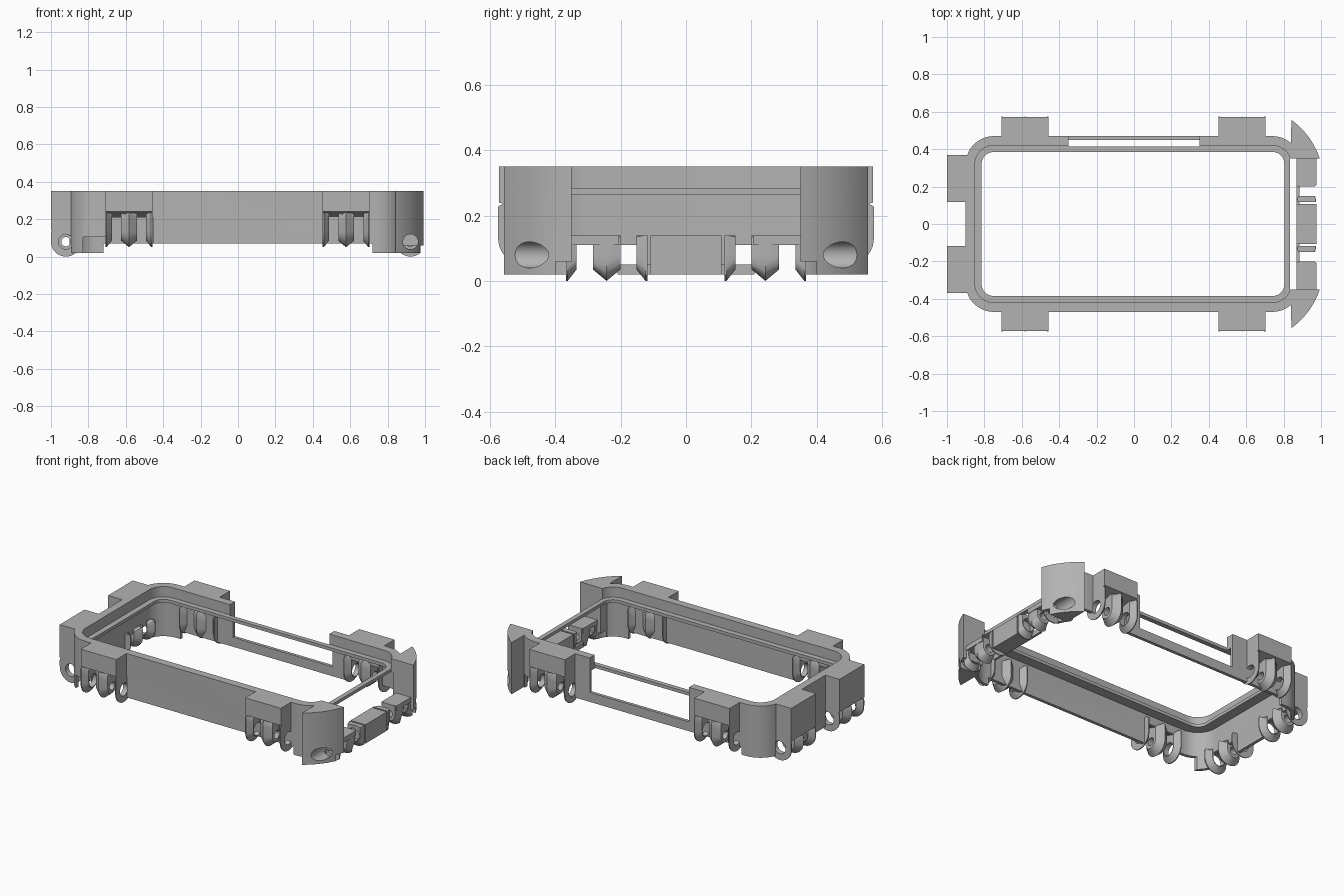
import bpy, bmesh
from math import sin, cos, pi, radians

cube = bpy.data.objects.get("Cube")
if cube:
    bpy.data.objects.remove(cube, do_unlink=True)

grey = bpy.data.materials.new("plain_grey")
grey.use_nodes = True
colour = (0.45, 0.45, 0.45, 1)
grey.diffuse_color = colour
grey.node_tree.nodes["Principled BSDF"].inputs["Base Color"].default_value = colour


def finish(name, bm, smooth=False):
    bmesh.ops.recalc_face_normals(bm, faces=bm.faces)
    mesh = bpy.data.meshes.new(name)
    bm.to_mesh(mesh)
    bm.free()
    mesh.materials.append(grey)
    ob = bpy.data.objects.new(name, mesh)
    bpy.context.collection.objects.link(ob)
    if smooth:
        activate(ob)
        bpy.ops.object.shade_smooth_by_angle(angle=radians(30))
    return ob


def activate(ob):
    bpy.ops.object.select_all(action='DESELECT')
    ob.select_set(True)
    bpy.context.view_layer.objects.active = ob


def bridge(bm, a, b):
    n = len(a)
    for i in range(n):
        j = (i + 1) % n
        bm.faces.new((a[i], a[j], b[j], b[i]))


def prism(name, pts, lo, hi, place, smooth=False):
    """Extrude a 2D outline from lo to hi; place maps (a, b, t) to xyz."""
    bm = bmesh.new()
    ends = [[bm.verts.new(place(a, b, t)) for a, b in pts] for t in (lo, hi)]
    bridge(bm, *ends)
    for loop in ends:
        bm.faces.new(loop)
    return finish(name, bm, smooth)


def box(name, x, y, z):
    pts = [(x[0], y[0]), (x[1], y[0]), (x[1], y[1]), (x[0], y[1])]
    return prism(name, pts, z[0], z[1], lambda a, b, t: (a, b, t))


def cut(ob, cutter):
    cutter.hide_render = True
    mod = ob.modifiers.new("cut", 'BOOLEAN')
    mod.operation, mod.solver, mod.object = 'DIFFERENCE', 'EXACT', cutter
    activate(ob)
    bpy.ops.object.modifier_apply(modifier=mod.name)
    bpy.data.objects.remove(cutter, do_unlink=True)


def rounded_rect(hx, hy, r, cx, steps=10):
    pts = []
    for q, (sx, sy) in enumerate(((1, 1), (-1, 1), (-1, -1), (1, -1))):
        for k in range(steps + 1):
            a = (q + k / steps) * pi / 2
            pts.append((cx + sx * (hx - r) + r * cos(a), sy * (hy - r) + r * sin(a)))
    return pts


# Main frame: stepped wall section carried round a rounded rectangle
section = [(0, .02), (0, .35), (.05, .35), (.05, .285),
           (.085, .285), (.085, .265), (.02, .265), (.02, .02)]
bm = bmesh.new()
loops = [[bm.verts.new((x, y, z)) for x, y in rounded_rect(.895 - d, .47 - d, .15 - d, -.005)]
         for d, z in section]
for i, loop in enumerate(loops):
    bridge(bm, loop, loops[(i + 1) % len(loops)])
frame = finish("frame", bm)

# Frame openings: back window, open right end, raised lower edges, hinge gaps
cut(frame, box("cutter", (-.35, .35), (.415, .7), (.13, .5)))
cut(frame, box("cutter", (.835, 1.2), (-.35, .35), (-.1, .5)))
for s in (-1, 1):
    y = sorted((s * .3, s * .7))
    cut(frame, box("cutter", (-.72, .72), y, (-.1, .07)))
    cut(frame, box("cutter", sorted((s * .7, s * .83)), y, (-.1, .105)))
    cut(frame, box("cutter", sorted((s * .455, s * .705)), y, (-.1, .21)))
    cut(frame, box("cutter", (-1.1, -.86), sorted((s * .12, s * .37)), (-.1, .11)))
activate(frame)
bpy.ops.object.shade_smooth_by_angle(angle=radians(30))


def knuckle(name, layers, hole, u0, z0, top, half, place):
    """Rounded hinge eye with bevelled sides; layers are (offset, radius)."""
    n = 32
    bm = bmesh.new()
    outer, inner = [], []
    for t, r in layers:
        ring, bore = [], []
        for k in range(n):
            a = 2 * pi * (k + .5) / n
            c, s = cos(a), sin(a)
            reach = r if s < 0 else min(r / max(abs(c), 1e-6), (top - z0) / s)
            u = max(-half, min(half, reach * c))
            ring.append(bm.verts.new(place(u0 + u, z0 + reach * s, t)))
            bore.append(bm.verts.new(place(u0 + hole * c, z0 + hole * s, t)))
        outer.append(ring)
        inner.append(bore)
    for i in range(len(layers) - 1):
        bridge(bm, outer[i], outer[i + 1])
        bridge(bm, inner[i], inner[i + 1])
    for i in (0, -1):
        bridge(bm, outer[i], inner[i])
    finish(name, bm, True)


def hinge(name, mid, u0, z0, top, place, half=.08):
    """Three knuckles: one at each end and a double-bevelled middle one."""
    big, small = .08, .045
    for s in (-1, 1):
        e = mid + s * .125
        knuckle(name + "_end_knuckle", [(e, big), (e - s * .006, big), (e - s * .033, small)],
                .04, u0, z0, top, half, place)
    knuckle(name + "_middle_knuckle", [(mid - .042, small), (mid, big), (mid + .042, small)],
            .025, u0, z0, top, half, place)


def block(name, mid, wall, out, low, place):
    prism(name, [(wall, .35), (out, .35), (out, low), (wall, low - .03)],
          mid - .125, mid + .125, place)


# Hinge blocks on the long sides
for s in (-1, 1):
    side = "back" if s > 0 else "front"
    place = lambda u, z, t, s=s: (t, s * u, z)
    for mid in (-.583, .578):
        block(side + "_hinge_block", mid, .45, .573, .24, place)
        hinge(side + "_hinge", mid, .495, .13, .24, place)

# Hinge blocks on the right end, and hinges under the left end bar
for mid in (-.243, .243):
    place = lambda u, z, t: (-u, t, z)
    block("right_hinge_block", mid, .88, 1, .14, place)
    hinge("right_hinge", mid, .92, .08, .14, place)
    hinge("left_hinge", mid, .922, .08, .14, lambda u, z, t: (u, t, z), .052)

# Low bar across the open left end
box("end_bar_middle", (.87, .975), (-.108, .108), (.02, .14))
for s in (-1, 1):
    box("end_bar_plate", (.87, .975), sorted((s * .205, s * .36)), (.11, .14))
    box("end_bar_link", (.87, .885), sorted((s * .1, s * .21)), (.02, .05))

# Curved corner guards with a pin hole
for s in (-1, 1):
    arc = [(.6 + .414 * cos(radians(a)), s * (.22 + .414 * sin(radians(a))))
           for a in [54.4 - 36.1 * k / 14 for k in range(15)]]
    pts = arc + [(.85, s * .35), (.84, s * .4)]
    guard = prism("corner_guard", pts, .02, .35, lambda a, b, t: (a, b, t))
    cut(guard, box("cutter", (.7, 1.1), sorted((s * .3, s * .4)), (-.1, .06)))
    circle = [(.922 + .04 * cos(k * pi / 16), .08 + .04 * sin(k * pi / 16)) for k in range(32)]
    cut(guard, prism("cutter", circle, s * .375, s * .7, lambda a, b, t: (a, t, b)))
    activate(guard)
    bpy.ops.object.shade_smooth_by_angle(angle=radians(30))
